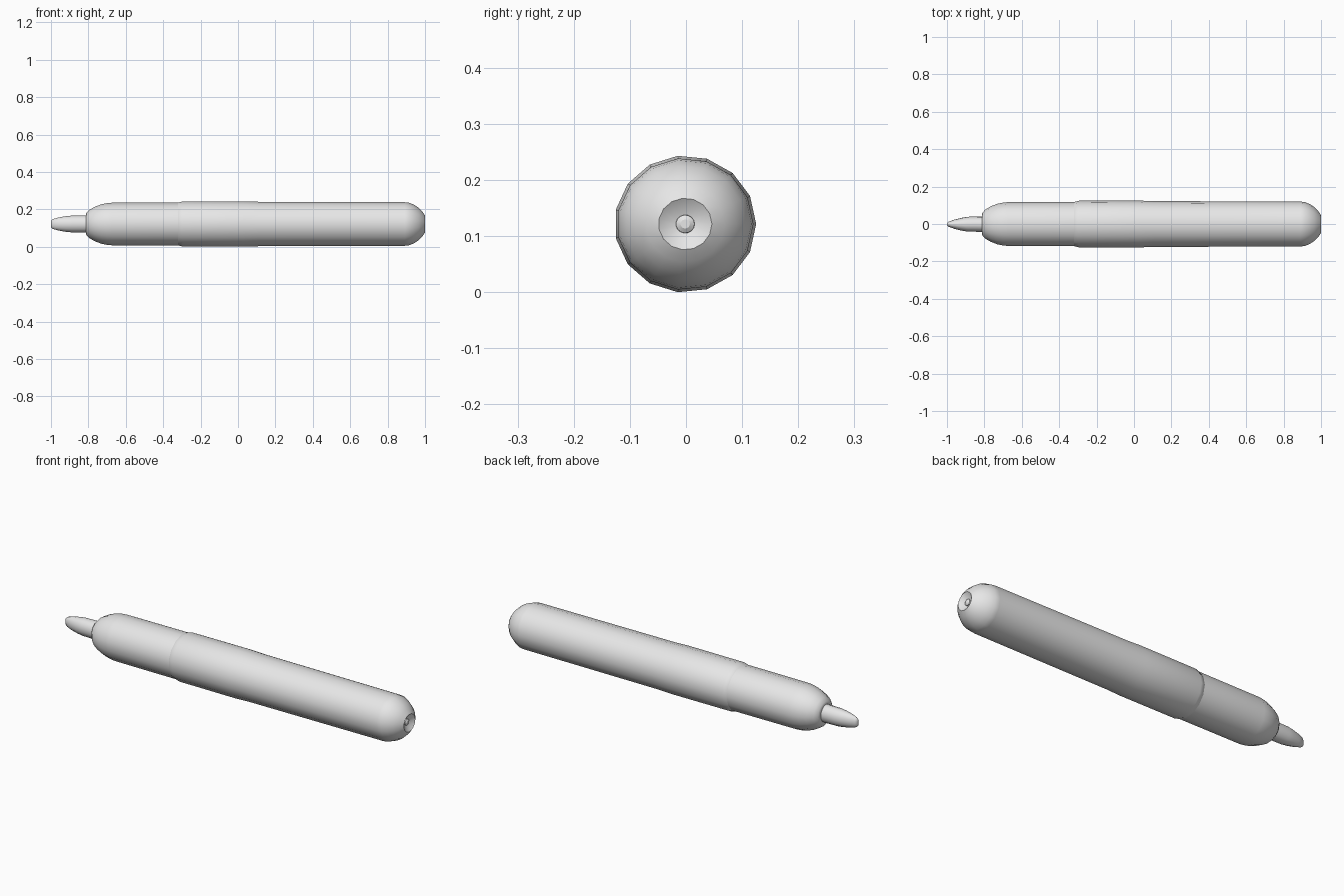
import bpy, bmesh, math

if "Cube" in bpy.data.objects:
    bpy.data.objects.remove(bpy.data.objects["Cube"])

SIDES = 15
CY, CZ = -0.0014, 0.1215

grey = bpy.data.materials.new("light grey")
grey.diffuse_color = (0.8, 0.8, 0.8, 1)
grey.use_nodes = True
grey.node_tree.nodes["Principled BSDF"].inputs["Base Color"].default_value = grey.diffuse_color


def lathe(name, rings, angle=40, turn=0.0, sides=SIDES):
    """Skin rings (x, y radius, z radius) along the x axis and cap both ends."""
    bm = bmesh.new()
    loops = []
    for x, ry, rz in rings:
        loops.append([bm.verts.new((x, CY + ry * math.cos(a), CZ + rz * math.sin(a)))
                      for a in (turn + i * math.tau / sides for i in range(sides))])
    for a, b in zip(loops, loops[1:]):
        for i in range(sides):
            j = (i + 1) % sides
            bm.faces.new((a[i], a[j], b[j], b[i]))
    bm.faces.new(loops[0][::-1])
    bm.faces.new(loops[-1])
    bmesh.ops.recalc_face_normals(bm, faces=bm.faces)
    mesh = bpy.data.meshes.new(name)
    bm.to_mesh(mesh)
    bm.free()
    mesh.materials.append(grey)
    obj = bpy.data.objects.new(name, mesh)
    bpy.context.collection.objects.link(obj)
    bpy.ops.object.select_all(action='DESELECT')
    obj.select_set(True)
    bpy.context.view_layer.objects.active = obj
    bpy.ops.object.shade_smooth_by_angle(angle=math.radians(angle))
    return obj


def oval(profile):
    """The pen is slightly flatter in z than in y."""
    return [(x, r * 1.035, r) for x, r in profile]


# writing nib, flattened toward its end
lathe("nib", [(-1.0, 0.006, 0.018), (-0.99, 0.014, 0.026), (-0.96, 0.025, 0.035),
              (-0.92, 0.035, 0.042), (-0.89, 0.040, 0.045), (-0.79, 0.042, 0.046)], 60)

# front section with a domed shoulder
lathe("barrel", oval([(-0.813, 0.050), (-0.810, 0.060), (-0.795, 0.076), (-0.765, 0.093),
                      (-0.73, 0.106), (-0.70, 0.112), (-0.675, 0.1145), (-0.29, 0.1155)]))

# long sleeve with a slightly thicker collar
lathe("sleeve", oval([(-0.325, 0.110), (-0.32, 0.1155), (-0.295, 0.1215), (0.03, 0.1222),
                      (0.11, 0.1195), (0.89, 0.1175)]))

# rounded end plug with a conical recess
lathe("end_plug", oval([(0.87, 0.114), (0.89, 0.1175), (0.915, 0.114), (0.94, 0.104),
                        (0.965, 0.088), (0.985, 0.068), (1.0, 0.046),
                        (0.98, 0.017)]))

# small button in the recess
lathe("end_button", oval([(0.97, 0.017), (0.985, 0.016), (0.99, 0.008)]), 30)
